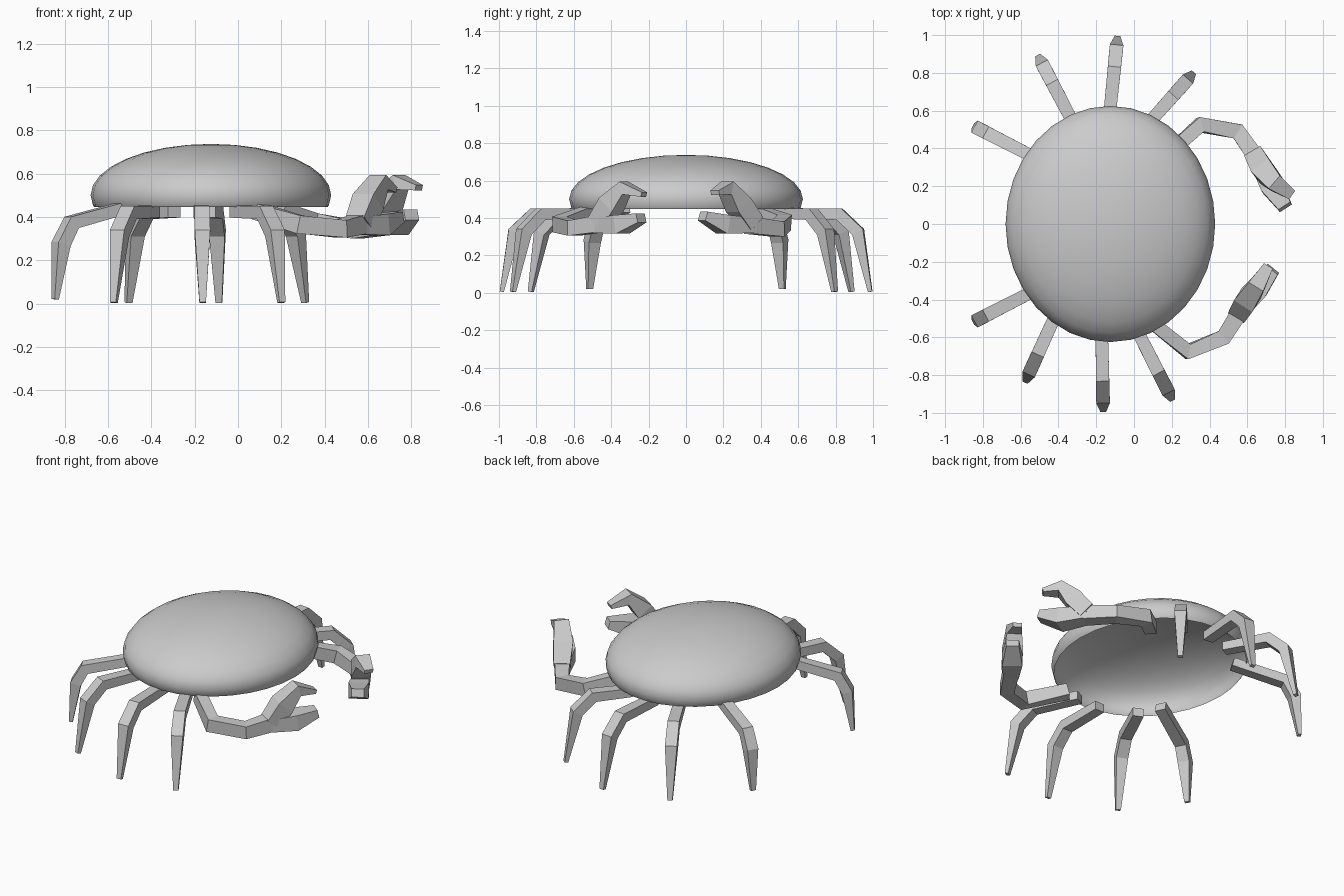
import bpy, bmesh
from mathutils import Vector

if "Cube" in bpy.data.objects:
    bpy.data.objects.remove(bpy.data.objects["Cube"])

UP = Vector((0, 0, 1))


def limb(name, points, sizes):
    """Sweep a rectangular section (width, height) along a path, flat faced and capped."""
    pts = [Vector(p) for p in points]
    bm = bmesh.new()
    rings = []
    for i, (p, (w, h)) in enumerate(zip(pts, sizes)):
        before = (p - pts[i - 1]).normalized() if i > 0 else Vector()
        after = (pts[i + 1] - p).normalized() if i < len(pts) - 1 else Vector()
        tangent = (before + after).normalized()
        side = tangent.cross(UP).normalized()
        normal = side.cross(tangent).normalized()
        rings.append([bm.verts.new(p + side * w / 2 * a + normal * h / 2 * b)
                      for a, b in ((-1, -1), (1, -1), (1, 1), (-1, 1))])
    for r, s in zip(rings, rings[1:]):
        for k in range(4):
            bm.faces.new((r[k], r[(k + 1) % 4], s[(k + 1) % 4], s[k]))
    bm.faces.new(rings[0][::-1])
    bm.faces.new(rings[-1])
    bmesh.ops.recalc_face_normals(bm, faces=bm.faces)
    mesh = bpy.data.meshes.new(name)
    bm.to_mesh(mesh)
    bm.free()
    obj = bpy.data.objects.new(name, mesh)
    bpy.context.collection.objects.link(obj)
    return obj


def walking_leg(name, hip, tip, heights=(0.425, 0.42, 0.325, 0.005), back=(0.165, 0.065)):
    """Leg in a vertical plane: thigh, knee, shin, pointed foot."""
    hip, tip = Vector(hip), Vector(tip)
    out = (tip - hip).normalized()
    flat = [hip - out * 0.1, tip - out * back[0], tip - out * back[1], tip]
    points = [(p.x, p.y, z) for p, z in zip(flat, heights)]
    limb(name, points, [(0.065, 0.055), (0.07, 0.065), (0.072, 0.065), (0.03, 0.022)])


# Shell: open-bottomed flattened dome, cut just below its widest line
bm = bmesh.new()
bmesh.ops.create_uvsphere(bm, u_segments=32, v_segments=16, radius=1)
bmesh.ops.scale(bm, vec=(0.555, 0.625, 0.237), verts=bm.verts)
bmesh.ops.translate(bm, vec=(-0.125, 0, 0.5), verts=bm.verts)
bmesh.ops.bisect_plane(bm, geom=bm.verts[:] + bm.edges[:] + bm.faces[:],
                       plane_co=(0, 0, 0.447), plane_no=(0, 0, -1), clear_outer=True)
for f in bm.faces:
    f.smooth = True
mesh = bpy.data.meshes.new("shell")
bm.to_mesh(mesh)
bm.free()
bpy.context.collection.objects.link(bpy.data.objects.new("shell", mesh))

# Six side legs: point where each leaves the shell, and foot
side_legs = {
    "left_leg_1": ((0.11, 0.57), (0.31, 0.795)),
    "left_leg_2": ((-0.125, 0.62), (-0.088, 0.985)),
    "left_leg_3": ((-0.34, 0.57), (-0.505, 0.885)),
    "right_leg_1": ((0.035, -0.60), (0.20, -0.925)),
    "right_leg_2": ((-0.17, -0.62), (-0.163, -0.985)),
    "right_leg_3": ((-0.43, -0.515), (-0.573, -0.83)),
}
for name, (hip, tip) in side_legs.items():
    walking_leg(name, hip, tip)

# Rear pair of legs, sloping down from the shell
for name, s in (("left_rear_leg", 1), ("right_rear_leg", -1)):
    walking_leg(name, (-0.57, 0.375 * s), (-0.843, 0.515 * s),
                (0.455, 0.375, 0.275, 0.02), (0.085, 0.03))

# Right claw: arm, upper finger, lower finger
arm = [(0.07, 0.075), (0.08, 0.085), (0.085, 0.08), (0.09, 0.09)]
upper = [(0.10, 0.10), (0.115, 0.11), (0.09, 0.07), (0.055, 0.025)]
lower = [(0.09, 0.08), (0.12, 0.10), (0.075, 0.05)]
limb("right_claw_arm", [(0.08, -0.51, 0.43), (0.285, -0.675, 0.365),
                        (0.475, -0.60, 0.345), (0.57, -0.45, 0.37)], arm)
limb("right_claw_upper_finger", [(0.56, -0.465, 0.37), (0.60, -0.40, 0.47),
                                 (0.65, -0.325, 0.56), (0.71, -0.225, 0.525)], upper)
limb("right_claw_lower_finger", [(0.555, -0.47, 0.36), (0.65, -0.345, 0.365),
                                 (0.735, -0.24, 0.40)], lower)

# Left claw, reaching further forward
limb("left_claw_arm", [(0.19, 0.38, 0.43), (0.35, 0.525, 0.375),
                       (0.55, 0.49, 0.34), (0.655, 0.34, 0.36)], arm)
limb("left_claw_upper_finger", [(0.645, 0.355, 0.37), (0.69, 0.28, 0.47),
                                (0.75, 0.215, 0.56), (0.835, 0.155, 0.535)], upper)
limb("left_claw_lower_finger", [(0.645, 0.355, 0.36), (0.73, 0.20, 0.365),
                                (0.80, 0.09, 0.41)], lower)
